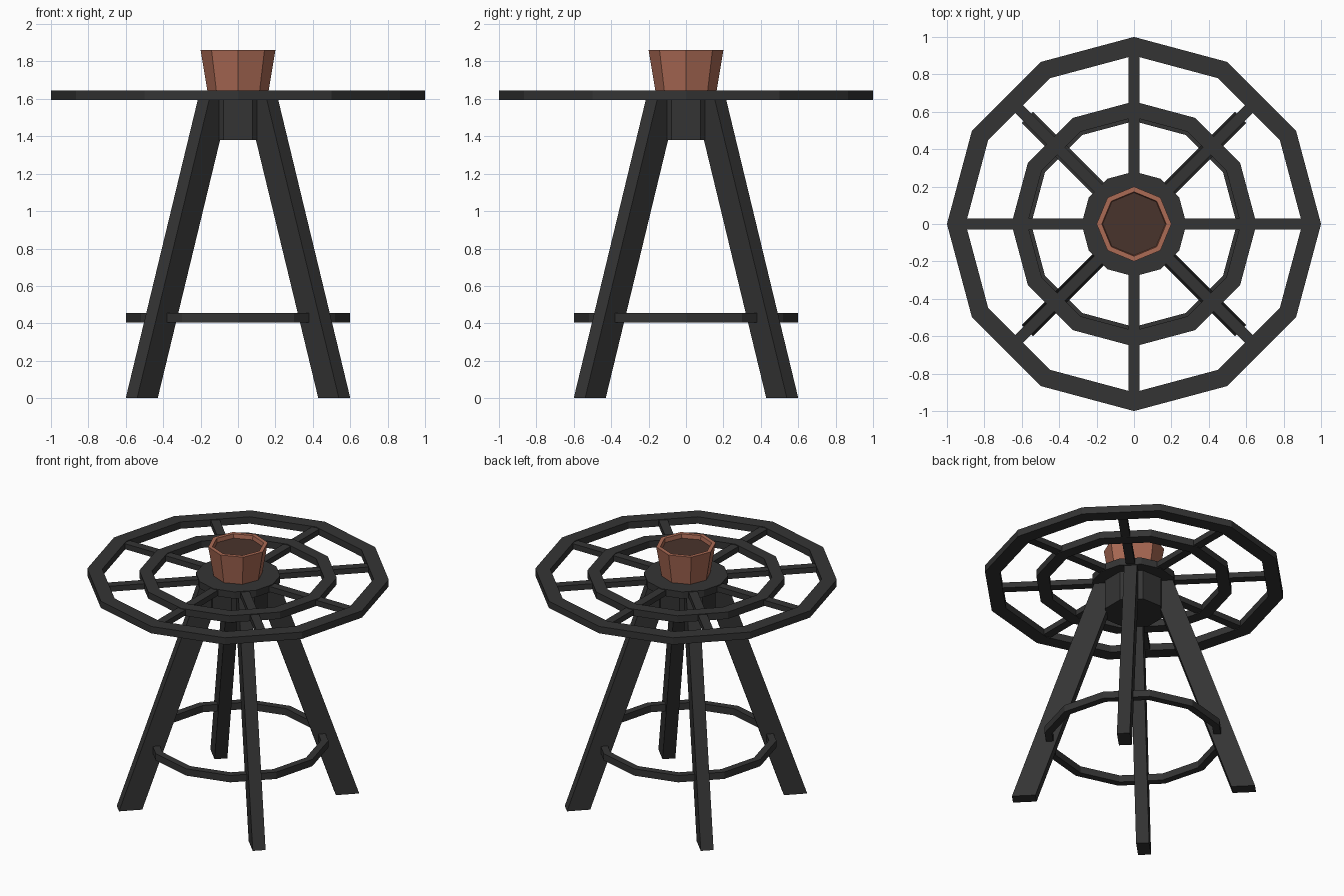
import bpy, bmesh, math
from mathutils import Vector

if "Cube" in bpy.data.objects:
    bpy.data.objects.remove(bpy.data.objects["Cube"])


def material(name, rgb):
    m = bpy.data.materials.new(name)
    m.diffuse_color = (*rgb, 1)
    m.use_nodes = True
    m.node_tree.nodes["Principled BSDF"].inputs["Base Color"].default_value = m.diffuse_color
    return m


METAL = material("black_metal", (0.034, 0.034, 0.034))
CLAY = material("terracotta", (0.41, 0.145, 0.09))
SOIL = material("dark_soil", (0.066, 0.033, 0.025))


def finish(name, bm, mat):
    bmesh.ops.recalc_face_normals(bm, faces=bm.faces)
    me = bpy.data.meshes.new(name)
    bm.to_mesh(me)
    bm.free()
    me.materials.append(mat)
    ob = bpy.data.objects.new(name, me)
    bpy.context.collection.objects.link(ob)
    return ob


def lathe(name, profile, sides, mat, closed=True, turn=0.0):
    """Sweep an (r, z) profile round z; open profiles get end caps."""
    bm = bmesh.new()
    cols = []
    for i in range(sides):
        a = turn + 2 * math.pi * i / sides
        cols.append([bm.verts.new((r * math.cos(a), r * math.sin(a), z)) for r, z in profile])
    n = len(profile)
    for i in range(sides):
        p, q = cols[i], cols[(i + 1) % sides]
        for j in range(n if closed else n - 1):
            k = (j + 1) % n
            bm.faces.new((p[j], q[j], q[k], p[k]))
    if not closed:
        bm.faces.new([c[0] for c in cols])
        bm.faces.new([c[-1] for c in cols])
    return finish(name, bm, mat)


def ring(name, r_in, r_out, z0, z1):
    return lathe(name, [(r_in, z0), (r_out, z0), (r_out, z1), (r_in, z1)], 12, METAL)


def beam(name, angle, low, high, half_width):
    """Bar along a radius: low/high are (r_in, r_out, z) end sections."""
    bm = bmesh.new()
    d = Vector((math.cos(angle), math.sin(angle), 0))
    t = Vector((-d.y, d.x, 0)) * half_width
    loops = []
    for r0, r1, z in (low, high):
        up = Vector((0, 0, z))
        loops.append([bm.verts.new(d * r + t * s + up)
                      for r, s in ((r0, -1), (r1, -1), (r1, 1), (r0, 1))])
    a, b = loops
    bm.faces.new(a)
    bm.faces.new(b)
    for i in range(4):
        j = (i + 1) % 4
        bm.faces.new((a[i], a[j], b[j], b[i]))
    return finish(name, bm, METAL)


# Wheel-shaped top
ring("outer_rim", 0.90, 1.00, 1.595, 1.645)
ring("middle_ring", 0.57, 0.655, 1.595, 1.645)
lathe("hub_plate", [(0.28, 1.595), (0.28, 1.645)], 12, METAL, closed=False)
lathe("hub_block", [(0.20, 1.38), (0.20, 1.60)], 8, METAL, closed=False, turn=math.pi / 8)
for i in range(8):
    r_end = 0.94 if i % 2 == 0 else 0.90
    beam(f"spoke_{i + 1}", i * math.pi / 4, (0.2, r_end, 1.60), (0.2, r_end, 1.64), 0.03)

# Splayed legs and the brace ring that ties them together
for i in range(4):
    beam(f"leg_{i + 1}", math.pi / 4 + i * math.pi / 2,
         (0.65, 0.806, 0.0), (0.10, 0.256, 1.61), 0.043)
ring("foot_brace_ring", 0.55, 0.60, 0.405, 0.455)

# Octagonal flower pot with soil
lathe("pot", [(0.163, 1.64), (0.20, 1.86), (0.172, 1.86), (0.165, 1.81)], 8, CLAY, closed=False)
lathe("soil", [(0.165, 1.80), (0.168, 1.83)], 8, SOIL, closed=False)
